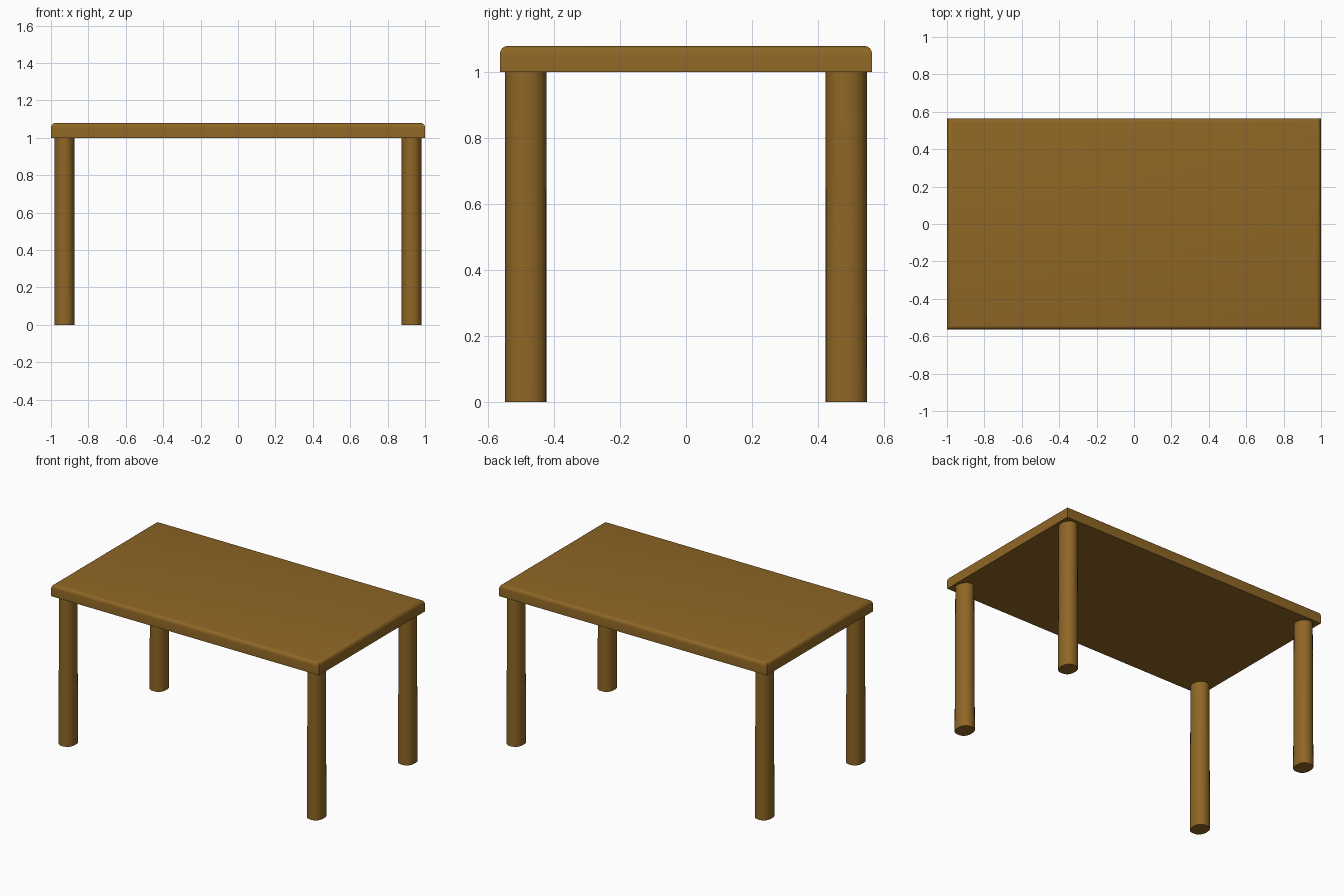
import bpy, bmesh, math

if "Cube" in bpy.data.objects:
    bpy.data.objects.remove(bpy.data.objects["Cube"])

wood = bpy.data.materials.new("brown wood")
wood.diffuse_color = (0.275, 0.134, 0.019, 1)
wood.use_nodes = True
wood.node_tree.nodes["Principled BSDF"].inputs["Base Color"].default_value = wood.diffuse_color


def finish(bm, name):
    bmesh.ops.recalc_face_normals(bm, faces=bm.faces[:])
    mesh = bpy.data.meshes.new(name)
    bm.to_mesh(mesh)
    bm.free()
    mesh.materials.append(wood)
    ob = bpy.data.objects.new(name, mesh)
    bpy.context.collection.objects.link(ob)
    bpy.ops.object.select_all(action='DESELECT')
    ob.select_set(True)
    bpy.context.view_layer.objects.active = ob
    bpy.ops.object.shade_smooth_by_angle(angle=math.radians(35))
    return ob


# Table top: slab with only its upper rim rounded
bm = bmesh.new()
bmesh.ops.create_cube(bm, size=1)
for v in bm.verts:
    v.co = (v.co.x * 2, v.co.y * 1.13, 1.04 + v.co.z * 0.08)
rim = [e for e in bm.edges if all(v.co.z > 1.05 for v in e.verts)]
bmesh.ops.bevel(bm, geom=rim, offset=0.025, segments=4, profile=0.5, affect='EDGES')
finish(bm, "table_top")


# Legs: oval columns, slightly squarer at the foot than under the top
def oval_ring(bm, cx, cy, z, power, n=24):
    ring = []
    for i in range(n):
        a = 2 * math.pi * i / n
        c, s = math.cos(a), math.sin(a)
        x = math.copysign(abs(c) ** (2 / power), c) * 0.054
        y = math.copysign(abs(s) ** (2 / power), s) * 0.0625
        ring.append(bm.verts.new((cx + x, cy + y, z)))
    return ring


def leg(name, cx, cy):
    bm = bmesh.new()
    low = oval_ring(bm, cx, cy, 0, 2.4)
    high = oval_ring(bm, cx, cy, 1.0, 1.95)
    n = len(low)
    for i in range(n):
        j = (i + 1) % n
        bm.faces.new((low[i], low[j], high[j], high[i]))
    bm.faces.new(low)
    bm.faces.new(high)
    finish(bm, name)


for sx, side in ((-1, "left"), (1, "right")):
    for sy, end in ((-1, "front"), (1, "back")):
        leg(f"{end}_{side}_leg", sx * 0.928, sy * 0.486)
